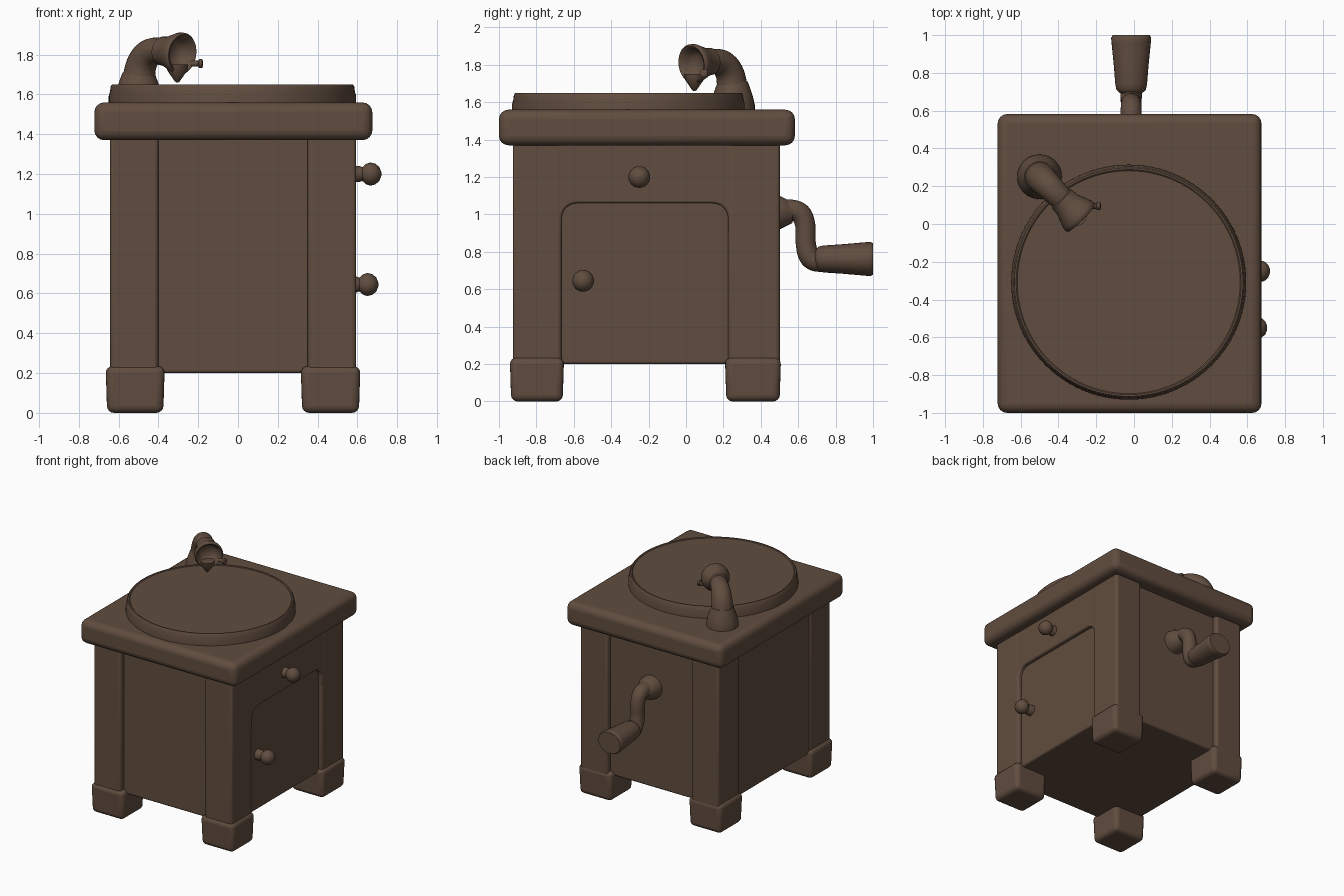
import bpy, bmesh, math
from mathutils import Vector

if "Cube" in bpy.data.objects:
    bpy.data.objects.remove(bpy.data.objects["Cube"])

wood = bpy.data.materials.new("brown wood")
wood.diffuse_color = (0.118, 0.073, 0.049, 1)
wood.use_nodes = True
wood.node_tree.nodes["Principled BSDF"].inputs["Base Color"].default_value = wood.diffuse_color


def finish(name, bm, bevel=0.0, segs=4, angle=40):
    bmesh.ops.recalc_face_normals(bm, faces=bm.faces)
    me = bpy.data.meshes.new(name)
    bm.to_mesh(me)
    bm.free()
    ob = bpy.data.objects.new(name, me)
    bpy.context.collection.objects.link(ob)
    me.materials.append(wood)
    if bevel:
        m = ob.modifiers.new("round edges", 'BEVEL')
        m.width, m.segments, m.limit_method = bevel, segs, 'ANGLE'
    bpy.ops.object.select_all(action='DESELECT')
    ob.select_set(True)
    bpy.context.view_layer.objects.active = ob
    bpy.ops.object.shade_smooth_by_angle(angle=math.radians(angle))
    return ob


def box(name, x, y, z, bevel=0.02, taper=1.0):
    """Rounded box from (min, max) ranges; taper shrinks the bottom."""
    bm = bmesh.new()
    bmesh.ops.create_cube(bm, size=1)
    for v in bm.verts:
        k = taper if v.co.z < 0 else 1
        v.co = [(a + b) / 2 + c * (b - a) * s
                for (a, b), c, s in zip((x, y, z), v.co, (k, k, 1))]
    return finish(name, bm, bevel)


def skin(bm, rings):
    for a, b in zip(rings, rings[1:]):
        n = len(a)
        for i in range(n):
            bm.faces.new((a[i], a[(i + 1) % n], b[(i + 1) % n], b[i]))
    bm.faces.new(rings[0])
    bm.faces.new(rings[-1])


def lathe(name, origin, axis, profile, n=32, squash=(1, 1, 1), angle=50):
    """Turn (radius, distance) points about an axis."""
    bm = bmesh.new()
    q = Vector(axis).to_track_quat('Z', 'Y')
    rings = []
    for r, d in profile:
        ring = []
        for i in range(n):
            t = 2 * math.pi * i / n
            p = q @ Vector((r * math.cos(t), r * math.sin(t), d))
            ring.append(bm.verts.new(Vector(origin) + p * Vector(squash)))
        rings.append(ring)
    skin(bm, rings)
    return finish(name, bm, angle=angle)


def tube(name, pts, n=20, sub=5):
    """Sweep a circle along smoothed (x, y, z, radius) points."""
    P = [Vector(p) for p in pts]
    P = [2 * P[0] - P[1]] + P + [2 * P[-1] - P[-2]]
    path = []
    for i in range(1, len(P) - 2):
        a, b, c, d = P[i - 1:i + 3]
        for k in range(sub):
            t = k / sub
            path.append(0.5 * (2 * b + (c - a) * t + (2 * a - 5 * b + 4 * c - d) * t * t
                               + (3 * b - a - 3 * c + d) * t ** 3))
    path.append(P[-2])
    bm = bmesh.new()
    rings, u = [], None
    for i, p in enumerate(path):
        d = (path[min(i + 1, len(path) - 1)] - path[max(i - 1, 0)]).to_3d().normalized()
        u = d.orthogonal() if u is None else u - d * u.dot(d)
        u.normalize()
        w = d.cross(u)
        rings.append([bm.verts.new(p.to_3d() + p.w * (u * math.cos(2 * math.pi * j / n)
                                                      + w * math.sin(2 * math.pi * j / n)))
                      for j in range(n)])
    skin(bm, rings)
    return finish(name, bm, angle=60)


# cabinet core, recessed behind the posts
box("cabinet_body", (-0.63, 0.56), (-0.885, 0.46), (0.2, 1.42), 0.015)

# corner posts with block feet
for sx, px, fx in (("left", (-0.642, -0.40), (-0.665, -0.368)),
                   ("right", (0.35, 0.594), (0.315, 0.615))):
    for sy, py, fy in (("front", (-0.926, -0.665), (-0.942, -0.652)),
                       ("back", (0.225, 0.502), (0.208, 0.508))):
        box(f"{sy}_{sx}_post", px, py, (0.1, 1.42), 0.02)
        box(f"{sy}_{sx}_foot", fx, fy, (0, 0.235), 0.035, 0.95)

# rail above the door, with rounded inner corners
pts = [(-0.9, 1.40), (-0.9, 0.9), (-0.665, 0.9)]
r = 0.08
for cy, a0 in ((-0.665 + r, 180), (0.225 - r, 90)):
    for k in range(7):
        a = math.radians(a0 - 15 * k)
        pts.append((cy + r * math.cos(a), 1.06 - r + r * math.sin(a)))
pts += [(0.225, 0.9), (0.48, 0.9), (0.48, 1.40)]
bm = bmesh.new()
f = bm.faces.new([bm.verts.new((0.50, y, z)) for y, z in pts])
g = bmesh.ops.extrude_face_region(bm, geom=[f])["geom"]
for v in g:
    if isinstance(v, bmesh.types.BMVert):
        v.co.x = 0.592
finish("door_rail", bm, 0.012, 3)

# lid and turntable
box("lid", (-0.722, 0.675), (-1.0, 0.582), (1.37, 1.56), 0.05)
lathe("turntable", (-0.028, -0.308, 1.54), (0, 0, 1),
      [(0.622, 0), (0.622, 0.05), (0.615, 0.075), (0.612, 0.1), (0.605, 0.11),
       (0.596, 0.11), (0.59, 0.105)], 96, angle=30)

# door and drawer knobs
for name, y, z, end in (("drawer_knob", -0.25, 1.2, 0.72), ("door_knob", -0.55, 0.645, 0.705)):
    lathe(name, (end - 0.18, y, z), (1, 0, 0),
          [(0.045, 0), (0.04, 0.07), (0.035, 0.085), (0.052, 0.105), (0.058, 0.125),
           (0.052, 0.15), (0.035, 0.17), (0.01, 0.18)], 24)

# crank on the back
cx = -0.015
lathe("crank_socket", (cx, 0.44, 1.01), (0, 1, 0),
      [(0.095, 0), (0.09, 0.06), (0.07, 0.1), (0.055, 0.13)])
tube("crank_arm", [(cx, 0.46, 1.01, 0.058), (cx, 0.55, 1.025, 0.056), (cx, 0.612, 1.005, 0.056),
                   (cx, 0.638, 0.94, 0.054), (cx, 0.64, 0.85, 0.054), (cx, 0.657, 0.78, 0.056),
                   (cx, 0.70, 0.752, 0.058), (cx, 0.78, 0.76, 0.06)])
lathe("crank_handle", (cx, 0.69, 0.762), (0, 1, 0),
      [(0.055, 0), (0.078, 0.02), (0.084, 0.05), (0.092, 0.15), (0.104, 0.27),
       (0.106, 0.295), (0.098, 0.31), (0.08, 0.31)], squash=(1, 1, 0.86))

# tone arm: flange, bent tube and flared sound head
lathe("arm_flange", (-0.5, 0.25, 1.54), (0, 0, 1),
      [(0.118, 0), (0.118, 0.045), (0.108, 0.09), (0.095, 0.13), (0.08, 0.17)])
tube("tone_arm", [(-0.5, 0.25, 1.6, 0.095), (-0.497, 0.247, 1.68, 0.084),
                  (-0.485, 0.235, 1.75, 0.077), (-0.455, 0.205, 1.80, 0.072),
                  (-0.41, 0.16, 1.82, 0.066), (-0.35, 0.10, 1.812, 0.06)])
lathe("sound_head", (-0.39, 0.14, 1.82), (0.7, -0.7, -0.1),
      [(0.055, 0), (0.072, 0.01), (0.075, 0.05), (0.09, 0.09), (0.105, 0.13), (0.106, 0.15),
       (0.098, 0.158), (0.085, 0.152), (0.07, 0.11), (0.05, 0.085), (0.01, 0.08)])
lathe("needle_holder", (-0.305, 0.045, 1.75), (0, 0, -1),
      [(0.055, 0), (0.05, 0.03), (0.028, 0.062), (0.012, 0.085), (0.004, 0.09)], 16)
lathe("needle_screw", (-0.235, 0.095, 1.755), (1, 0, 0),
      [(0.015, 0), (0.015, 0.035), (0.022, 0.04), (0.022, 0.055), (0.01, 0.06)], 12)
